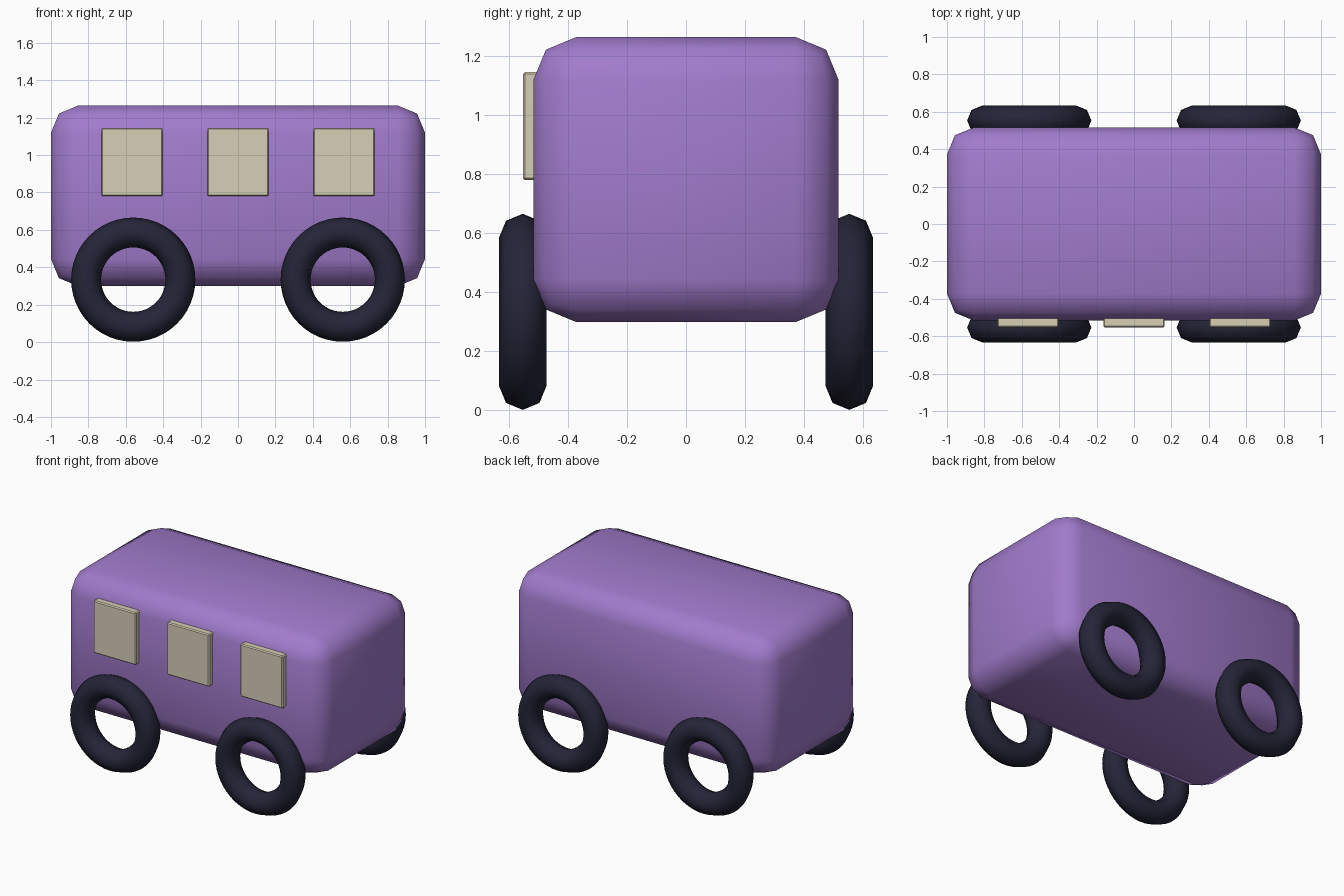
import bpy

cube = bpy.data.objects.get("Cube")
if cube:
    bpy.data.objects.remove(cube, do_unlink=True)


def make_material(name, rgb):
    mat = bpy.data.materials.new(name)
    mat.use_nodes = True
    color = (*rgb, 1.0)
    mat.diffuse_color = color
    bsdf = mat.node_tree.nodes["Principled BSDF"]
    bsdf.inputs["Base Color"].default_value = color
    bsdf.inputs["Roughness"].default_value = 0.6
    return mat


purple = make_material("purple paint", (0.36, 0.2, 0.61))
cream = make_material("cream window", (0.68, 0.62, 0.47))
black = make_material("dark rubber", (0.018, 0.018, 0.04))


def rounded_box(name, center, size, bevel, segments, mat):
    bpy.ops.mesh.primitive_cube_add(size=1, location=center)
    obj = bpy.context.object
    obj.name = name
    obj.scale = size
    bpy.ops.object.transform_apply(location=False, rotation=False, scale=True)
    mod = obj.modifiers.new("rounded edges", "BEVEL")
    mod.width = bevel
    mod.segments = segments
    obj.data.materials.append(mat)
    return obj


# Body: one soft-cornered box
body = rounded_box("body", (0, 0, 0.782), (2, 1.034, 0.965), 0.145, 2, purple)
body.data.shade_smooth()

# Windows: three raised panes on the front side only
for label, x in (("right", -0.567), ("middle", 0), ("left", 0.567)):
    rounded_box(label + "_window", (x, -0.515, 0.963), (0.328, 0.075, 0.366),
                0.007, 1, cream)

# Wheels: open rings standing on the ground
for side, x in (("right", -0.56), ("left", 0.56)):
    for end, y in (("front", -0.553), ("back", 0.553)):
        bpy.ops.mesh.primitive_torus_add(
            location=(x, y, 0.334), rotation=(1.5708, 0, 0),
            major_segments=48, minor_segments=8,
            major_radius=0.252, minor_radius=0.08)
        wheel = bpy.context.object
        wheel.name = f"{end}_{side}_wheel"
        wheel.data.materials.append(black)
        wheel.data.shade_smooth()
